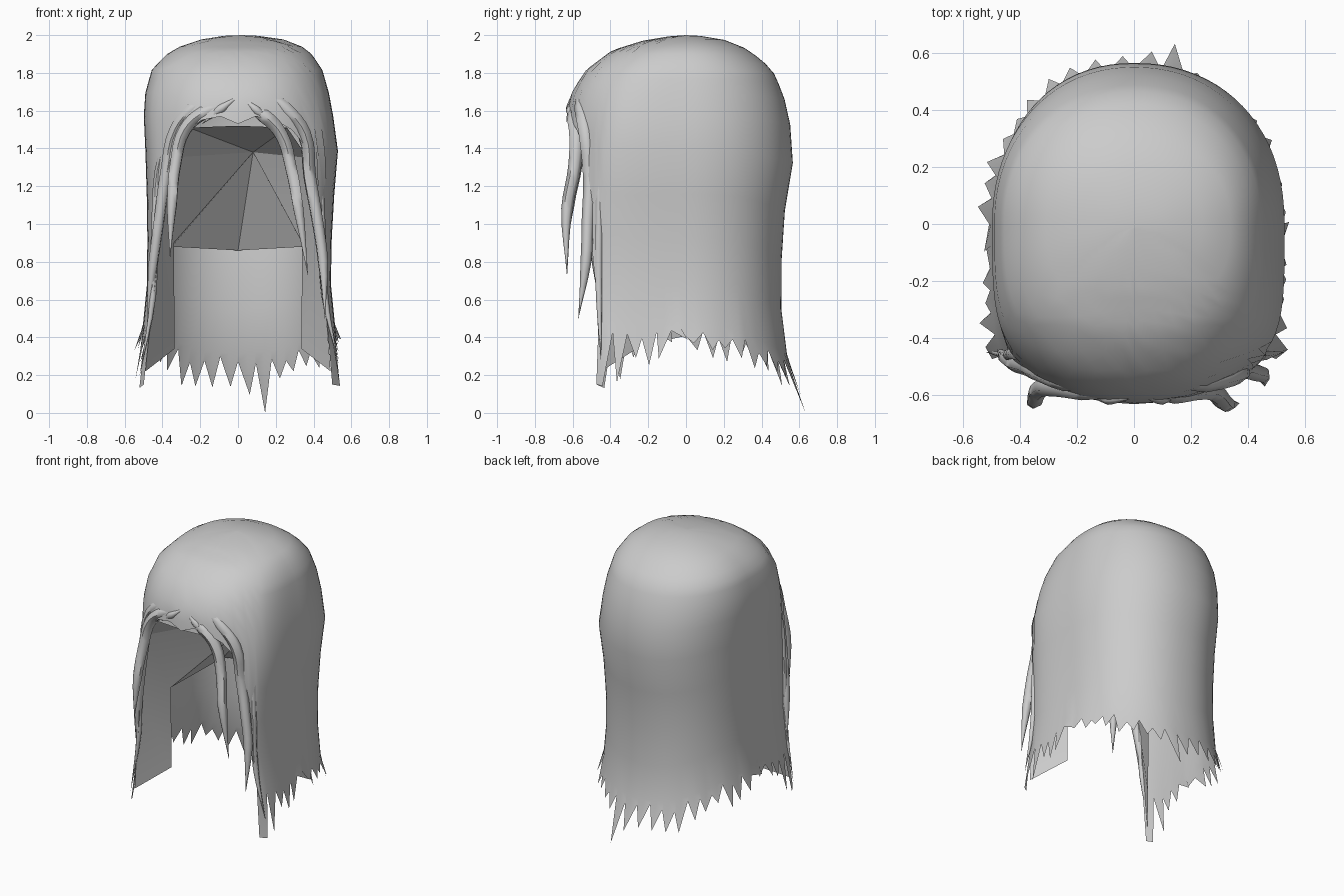
import bpy, bmesh, math, random
from mathutils import Vector

random.seed(4)
cube = bpy.data.objects.get("Cube")
if cube:
    bpy.data.objects.remove(cube)

GREY = (0.6, 0.6, 0.6, 1.0)
mat = bpy.data.materials.new("hair grey")
mat.diffuse_color = GREY
mat.use_nodes = True
bsdf = next(n for n in mat.node_tree.nodes if n.type == 'BSDF_PRINCIPLED')
bsdf.inputs["Base Color"].default_value = GREY


def add_object(name, mesh, angle):
    mesh.materials.clear()
    mesh.materials.append(mat)
    ob = bpy.data.objects.new(name, mesh)
    bpy.context.collection.objects.link(ob)
    bpy.ops.object.select_all(action='DESELECT')
    ob.select_set(True)
    bpy.context.view_layer.objects.active = ob
    bpy.ops.object.shade_smooth_by_angle(angle=math.radians(angle))
    return ob


def lerp_table(table, v):
    """Linear interpolation in rows sorted by rising first value."""
    if v <= table[0][0]:
        return table[0][1:]
    for a, b in zip(table, table[1:]):
        if v <= b[0]:
            t = (v - a[0]) / (b[0] - a[0])
            return [p + (q - p) * t for p, q in zip(a[1:], b[1:])]
    return table[-1][1:]


# Hair outline by height: z, right, left, front, back, front squareness, brow bulge
RINGS = [
    (0.00, .55, .55, .65, .65, 4.0, 0), (0.20, .54, .54, .65, .565, 4.0, 0),
    (0.40, .51, .52, .64, .51, 4.0, 0), (0.70, .48, .49, .62, .50, 4.0, 0),
    (1.05, .48, .50, .61, .52, 4.0, .03), (1.38, .49, .53, .57, .575, 4.0, .07),
    (1.60, .50, .50, .54, .54, 3.8, .09), (1.70, .49, .48, .525, .51, 3.4, .08),
    (1.82, .455, .445, .48, .455, 2.9, .045), (1.92, .355, .375, .38, .335, 2.5, .01),
    (1.97, .23, .28, .23, .23, 2.3, 0), (1.995, .10, .14, .08, .09, 2.2, 0),
    (2.0, .0, .0, .0, .0, 2.0, 0),
]


def shell_point(theta, z):
    """Point on the hair; theta is 0 at the front, positive towards +x."""
    xn, xp, yf, yb, nf, bulge = lerp_table(RINGS, z)
    s, c = math.sin(theta), math.cos(theta)
    n = nf if c > 0 else 2.15
    x = (xp if s > 0 else xn) * math.copysign(abs(s) ** (2 / n), s)
    y = (yf if c > 0 else yb) * -math.copysign(abs(c) ** (2 / n), c)
    if c > 0:
        y -= bulge * max(0, 1 - (x / .4) ** 2)
    return Vector((x, y, z))


# Face opening: fraction of half width, rim height
RIM = [(0, 1.53), (.2, 1.57), (.4, 1.55), (.56, 1.50), (.7, 1.40),
       (.8, 1.22), (.87, .87)]
# Lower edge: degrees from the front, end of the solid hair, tip height
FRINGE = [(57, .50, .13), (72, .46, .17), (84, .46, .25), (90, .47, .32),
          (115, .45, .27), (140, .38, .18), (160, .33, .11), (180, .31, .07)]
# Hem columns are spaced evenly along the sides and round the back
half = [math.degrees(math.acos((.73 * (1 - i / 12)) ** 2)) for i in range(12)]
half += [90 + 4.5 * j for j in range(21)]
degrees = half + [360 - d for d in half[-2::-1]]
LONGEST = 29

fringe = []
for i, deg in enumerate(degrees):
    base, tip = lerp_table(FRINGE, min(deg, 360 - deg))
    jitter = 0
    if i in (0, len(degrees) - 1):
        low = .15
    elif i == LONGEST:
        low = 0.0
    elif i % 2:
        low = tip + random.uniform(-.03, .08)
        jitter = random.uniform(-1.2, 1.2)
    else:
        low = base - random.uniform(.02, .08)
    fringe.append((math.radians(deg), base, (math.radians(deg + jitter), low, i % 2)))
columns = [(math.asin(f * f), z, None) for f, z in RIM]
columns += fringe
columns += [(-math.asin(f * f), z, None) for f, z in RIM[:0:-1]]

# Main hair shell with the ragged hem
bm = bmesh.new()
STEPS = [.0025, .015, .04, .065, .09, .12, .15, .2, .28, .4, .55, .7, .86, 1.0]
top = bm.verts.new((0.02, 0, 2.0))
grid = []
for theta, bottom, hem in columns:
    col = [bm.verts.new(shell_point(theta, 2 - (2 - bottom) * s)) for s in STEPS]
    if hem:
        p = shell_point(hem[0], hem[1])
        if hem[2]:
            p.x *= 1 + random.uniform(0, .06)
        col.append(bm.verts.new(p))
    grid.append(col)
for a, b in zip(grid, grid[1:] + grid[:1]):
    bm.faces.new((top, a[0], b[0]))
    for k in range(min(len(a), len(b)) - 1):
        bm.faces.new((a[k], a[k + 1], b[k + 1], b[k]))
bmesh.ops.recalc_face_normals(bm, faces=bm.faces)
mesh = bpy.data.meshes.new("hair_shell")
bm.to_mesh(mesh)
bm.free()
add_object("hair_shell", mesh, 60)

# Faceted inner lining: roof, back wedge and the turned-in front edges
bm = bmesh.new()
apex = bm.verts.new((.08, .15, 1.38))
mid = bm.verts.new((0, -.60, 1.52))
nape = bm.verts.new((0, .49, .86))
for s in (-1, 1):
    pts = dict(rim_hi=(.26, -.56, 1.51), rim_mid=(.37, -.49, 1.35),
               rim_low=(.44, -.46, .88), edge_low=(.49, -.45, .22),
               fold=(.34, -.26, .90), fold_low=(.335, -.26, .34),
               back=(.35, .34, .88))
    v = {k: bm.verts.new((p[0] * s, p[1], p[2])) for k, p in pts.items()}
    bm.faces.new((mid, v["rim_hi"], apex))
    bm.faces.new((v["back"], nape, apex))
    for names in (("rim_hi", "rim_mid"), ("rim_mid", "fold"), ("fold", "back")):
        bm.faces.new([v[n] for n in names] + [apex])
    for names in (("rim_mid", "rim_low", "fold"),
                  ("rim_low", "edge_low", "fold_low", "fold")):
        bm.faces.new([v[n] for n in names])
bmesh.ops.recalc_face_normals(bm, faces=bm.faces)
mesh = bpy.data.meshes.new("inner_lining")
bm.to_mesh(mesh)
bm.free()
add_object("inner_lining", mesh, 25)


def strand(name, points, width):
    """Tapered lock of hair along a smooth path."""
    cu = bpy.data.curves.new(name, 'CURVE')
    cu.dimensions = '3D'
    cu.bevel_depth = width
    cu.bevel_resolution = 1
    cu.resolution_u = 4
    sp = cu.splines.new('BEZIER')
    sp.bezier_points.add(len(points) - 1)
    last = len(points) - 1
    for i, (bp, p) in enumerate(zip(sp.bezier_points, points)):
        bp.co = p
        bp.handle_left_type = bp.handle_right_type = 'AUTO'
        bp.radius = .02 if i == last else (.3 if i == 0 else 1 - .45 * (i - 1) / last)
    tmp = bpy.data.objects.new(name + "_path", cu)
    bpy.context.collection.objects.link(tmp)
    dg = bpy.context.evaluated_depsgraph_get()
    mesh = bpy.data.meshes.new_from_object(tmp.evaluated_get(dg))
    bpy.data.objects.remove(tmp)
    add_object(name, mesh, 60)


# Loose locks framing the face
strand("left_inner_lock", [(.02, -.59, 1.63), (.14, -.59, 1.57), (.23, -.58, 1.47),
       (.28, -.59, 1.30), (.32, -.63, 1.08), (.37, -.63, .73)], .042)
strand("left_middle_lock", [(.12, -.56, 1.72), (.25, -.55, 1.61), (.35, -.53, 1.48),
       (.38, -.51, 1.25), (.42, -.52, 1.02), (.45, -.53, .80), (.46, -.57, .50)], .042)
strand("left_outer_lock", [(.28, -.51, 1.65), (.41, -.46, 1.38), (.44, -.46, 1.05),
       (.46, -.46, .62), (.53, -.45, .27)], .024)
strand("right_inner_lock", [(-.04, -.60, 1.64), (-.18, -.58, 1.59), (-.28, -.57, 1.50),
       (-.33, -.58, 1.32), (-.35, -.62, 1.10), (-.36, -.64, .82)], .040)
strand("right_middle_lock", [(-.10, -.56, 1.70), (-.24, -.55, 1.61), (-.33, -.52, 1.50),
       (-.38, -.50, 1.28), (-.42, -.49, 1.0), (-.45, -.47, .78), (-.48, -.44, .48)], .038)
strand("right_outer_lock", [(-.28, -.51, 1.62), (-.40, -.46, 1.37), (-.44, -.46, 1.0),
       (-.45, -.46, .62), (-.52, -.45, .20)], .022)
# Short wisps at the hairline
strand("left_wisp", [(.03, -.60, 1.66), (.10, -.61, 1.60), (.19, -.58, 1.52)], .026)
strand("right_wisp", [(-.02, -.61, 1.66), (-.09, -.61, 1.61), (-.19, -.58, 1.53)], .026)
